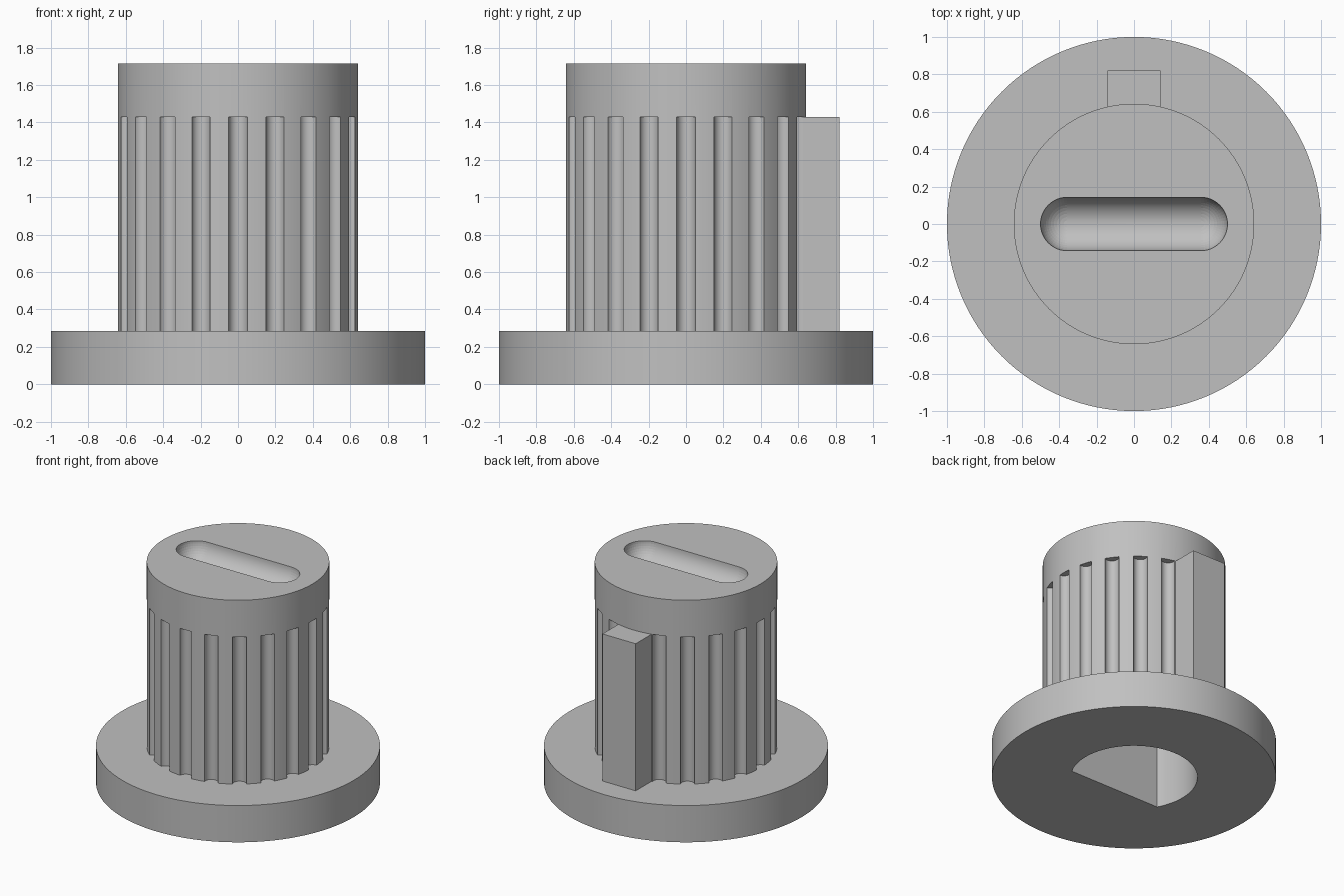
import bpy, bmesh, math
from mathutils import Matrix, Vector

cube = bpy.data.objects.get("Cube")
if cube:
    bpy.data.objects.remove(cube, do_unlink=True)

U = 1 / 14                      # base radius is 14 design units
FLANGE_TOP, FLUTE_TOP, TOP = 4 * U, 20 * U, 24 * U
BODY_R = 9 * U
OVERLAP = 0.1                   # parts sink into the flange before joining

grey = bpy.data.materials.new("plain grey")
grey.use_nodes = True
colour = (0.53, 0.53, 0.53, 1)
grey.diffuse_color = colour
grey.node_tree.nodes["Principled BSDF"].inputs["Base Color"].default_value = colour


def make_object(name, bm):
    bmesh.ops.recalc_face_normals(bm, faces=bm.faces)
    mesh = bpy.data.meshes.new(name)
    bm.to_mesh(mesh)
    bm.free()
    mesh.materials.append(grey)
    obj = bpy.data.objects.new(name, mesh)
    bpy.context.collection.objects.link(obj)
    return obj


def add_prism(bm, outline, z0, z1):
    """Extrude a flat outline from z0 to z1."""
    face = bm.faces.new([bm.verts.new((x, y, z0)) for x, y in outline])
    top = bmesh.ops.extrude_face_region(bm, geom=[face])["geom"]
    verts = [v for v in top if isinstance(v, bmesh.types.BMVert)]
    bmesh.ops.translate(bm, verts=verts, vec=(0, 0, z1 - z0))


def arc(r, start, end, n, cx=0, cy=0):
    step = (end - start) / n
    return [(cx + r * math.cos(start + i * step), cy + r * math.sin(start + i * step))
            for i in range(n + 1)]


def circle(r, n, cx=0, cy=0):
    return arc(r, 0, math.tau, n, cx, cy)[:-1]


def prism(name, outline, z0, z1):
    bm = bmesh.new()
    add_prism(bm, outline, z0, z1)
    return make_object(name, bm)


def combine(target, other, operation):
    """Apply a boolean and discard the second object."""
    other.hide_render = True
    mod = target.modifiers.new("combine", 'BOOLEAN')
    mod.object, mod.operation, mod.solver = other, operation, 'EXACT'
    bpy.context.view_layer.objects.active = target
    bpy.ops.object.modifier_apply(modifier=mod.name)
    bpy.data.objects.remove(other, do_unlink=True)


# Round flange and the grip standing on it
knob = prism("knob", circle(1, 128), 0, FLANGE_TOP)
grip = prism("grip", circle(BODY_R, 128), FLANGE_TOP - OVERLAP, TOP)

# Twenty round flutes around the grip
bm = bmesh.new()
for i in range(20):
    a = math.tau * i / 20
    add_prism(bm, circle(0.05, 24, BODY_R * math.cos(a), BODY_R * math.sin(a)),
              FLANGE_TOP - 2 * OVERLAP, FLUTE_TOP)
combine(grip, make_object("flute_cutter", bm), 'DIFFERENCE')

# Square pointer rib at the back
w = 2 * U
rib = prism("pointer_rib", [(-w, 0.5), (w, 0.5), (w, 11.5 * U), (-w, 11.5 * U)],
            FLANGE_TOP - OVERLAP, FLUTE_TOP)
combine(grip, rib, 'UNION')
combine(knob, grip, 'UNION')

# D-shaped shaft socket in the underside
flat = math.asin(3 / 6.25)
socket = prism("socket_cutter", arc(6.25 * U, -flat, math.pi + flat, 72), -OVERLAP, 16 * U)
combine(knob, socket, 'DIFFERENCE')

# Rounded finger slot across the top
bm = bmesh.new()
for side in (-1, 1):
    place = Matrix.Translation(Vector((side * 5 * U, 0, TOP)))
    bmesh.ops.create_uvsphere(bm, u_segments=48, v_segments=24, radius=2 * U, matrix=place)
hull = bmesh.ops.convex_hull(bm, input=bm.verts[:])
bmesh.ops.delete(bm, geom=[v for v in hull["geom_interior"]
                           if isinstance(v, bmesh.types.BMVert)], context='VERTS')
combine(knob, make_object("slot_cutter", bm), 'DIFFERENCE')

# Smooth the round surfaces, keep the edges crisp
bpy.ops.object.select_all(action='DESELECT')
knob.select_set(True)
bpy.context.view_layer.objects.active = knob
bpy.ops.object.shade_smooth_by_angle(angle=math.radians(30))
